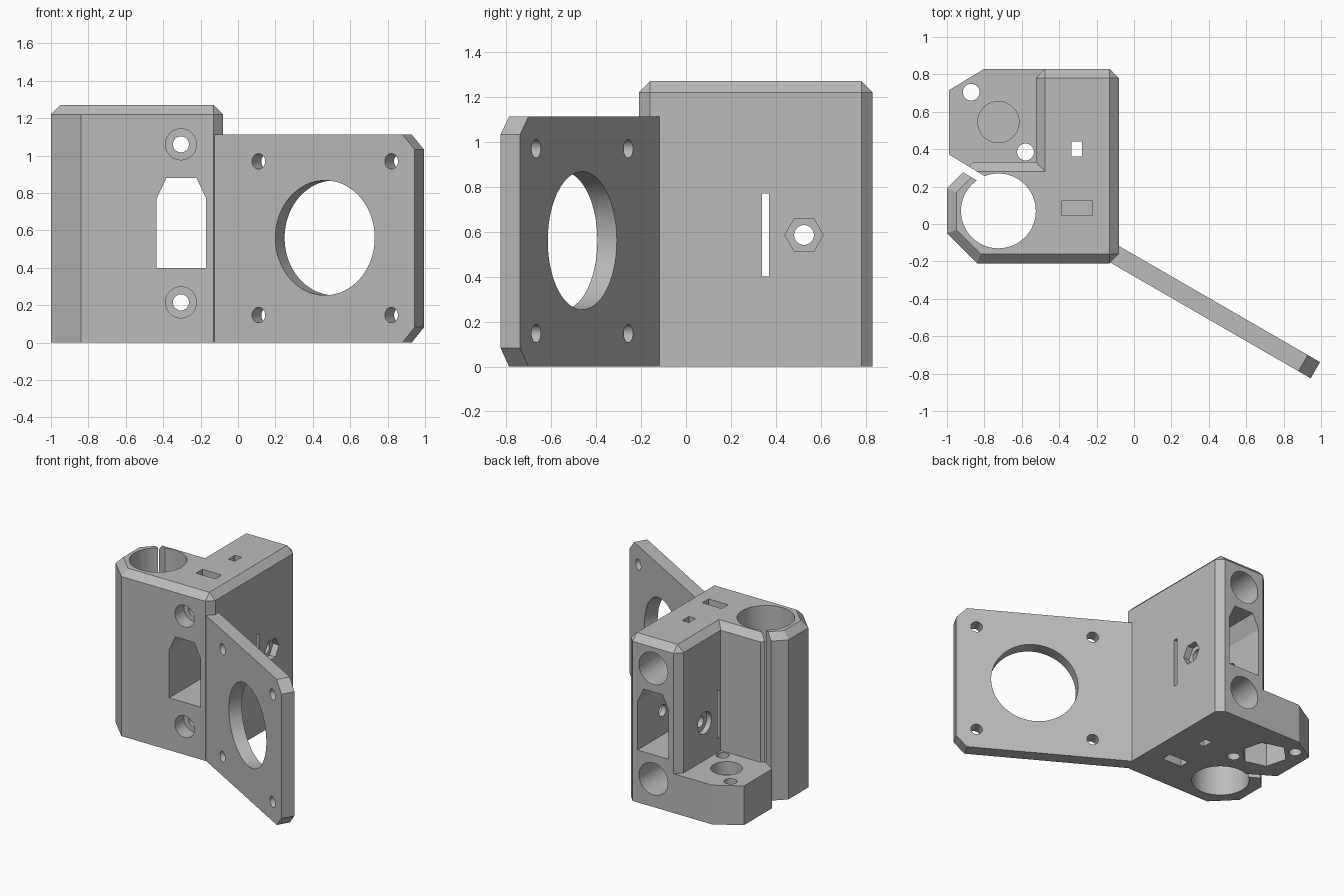
import bpy, bmesh, math
from mathutils import Matrix, Vector

old = bpy.data.objects.get("Cube")
if old:
    bpy.data.objects.remove(old, do_unlink=True)

grey = bpy.data.materials.new("plain grey")
grey.use_nodes = True
GREY = (0.5, 0.5, 0.5, 1)
grey.diffuse_color = GREY
grey.node_tree.nodes["Principled BSDF"].inputs["Base Color"].default_value = GREY


def make(name, bm):
    bmesh.ops.remove_doubles(bm, verts=bm.verts, dist=1e-4)
    bmesh.ops.recalc_face_normals(bm, faces=bm.faces)
    mesh = bpy.data.meshes.new(name)
    bm.to_mesh(mesh)
    bm.free()
    mesh.materials.append(grey)
    ob = bpy.data.objects.new(name, mesh)
    bpy.context.scene.collection.objects.link(ob)
    return ob


def loft(name, rings, matrix=Matrix()):
    """Join rings of equal length into a closed solid."""
    bm = bmesh.new()
    loops = [[bm.verts.new(matrix @ Vector(p)) for p in ring] for ring in rings]
    for a, b in zip(loops, loops[1:]):
        for i in range(len(a)):
            j = (i + 1) % len(a)
            bm.faces.new((a[i], a[j], b[j], b[i]))
    bm.faces.new(loops[0][::-1])
    bm.faces.new(loops[-1])
    return make(name, bm)


def ring(points, z):
    return [(x, y, z) for x, y in points]


def box(x0, x1, y0, y1, z0, z1, matrix=Matrix()):
    corners = [(x0, y0), (x1, y0), (x1, y1), (x0, y1)]
    return loft("box_cutter", [ring(corners, z0), ring(corners, z1)], matrix)


def rod(start, end, radius, sides=48, spin=0.0):
    """Round or polygonal cutter between two points."""
    a, b = Vector(start), Vector(end)
    turn = (b - a).to_track_quat('Z', 'Y').to_matrix().to_4x4()
    bm = bmesh.new()
    bmesh.ops.create_cone(
        bm, cap_ends=True, segments=sides, radius1=radius, radius2=radius,
        depth=(b - a).length,
        matrix=Matrix.Translation((a + b) / 2) @ turn @ Matrix.Rotation(spin, 4, 'Z'))
    return make("rod_cutter", bm)


def carve(ob, cutters):
    """Cut every helper out of the part, then remove the helpers."""
    for c in cutters:
        c.hide_render = True
        m = ob.modifiers.new("cut", 'BOOLEAN')
        m.operation, m.solver, m.object = 'DIFFERENCE', 'EXACT', c
    bpy.ops.object.select_all(action='DESELECT')
    bpy.context.view_layer.objects.active = ob
    ob.select_set(True)
    for m in list(ob.modifiers):
        bpy.ops.object.modifier_apply(modifier=m.name)
    for c in cutters:
        bpy.data.objects.remove(c, do_unlink=True)
    bpy.ops.object.shade_smooth_by_angle(angle=math.radians(25))


def clamp_cutters():
    """Vertical rod bore and the slanted clamp slit."""
    slit = Matrix.Translation((-0.80, 0.257, 0)) @ Matrix.Rotation(math.radians(-31), 4, 'Z')
    return [rod((-0.725, 0.07, -0.1), (-0.725, 0.07, 1.4), 0.2, 64),
            box(-0.4, 0.04, -0.042, 0, -0.1, 1.4, slit)]


# Tall body with chamfered top
outline = [(-0.84, -0.21), (-0.13, -0.21), (-0.08, -0.16), (-0.08, 0.78),
           (-0.13, 0.83), (-0.475, 0.83), (-0.525, 0.78), (-0.525, 0.33),
           (-0.86, 0.33), (-1, 0.19), (-1, -0.05)]
rim = [(-0.82, -0.16), (-0.13, -0.16), (-0.13, -0.16), (-0.13, 0.78),
       (-0.13, 0.78), (-0.475, 0.78), (-0.475, 0.78), (-0.475, 0.28),
       (-0.84, 0.28), (-0.95, 0.17), (-0.95, -0.03)]
body = loft("main_body", [ring(outline, 0), ring(outline, 1.22), ring(rim, 1.27)])

cutters = clamp_cutters()
# Horizontal rod sockets with screw holes and head recesses
X = -0.305
for z in (0.215, 1.06):
    cutters += [rod((X, -0.4, z), (X, 1, z), 0.043, 32),
                rod((X, -0.4, z), (X, -0.1, z), 0.083),
                rod((X, 0.2, z), (X, 1, z), 0.122)]
# Window running front to back
window = [(-0.435, 0.40), (-0.17, 0.40), (-0.17, 0.77),
          (-0.222, 0.88), (-0.383, 0.88), (-0.435, 0.77)]
cutters.append(loft("window_cutter", [[(x, y, z) for x, z in window] for y in (-0.5, 1)]))
# Nut slots and pin hole from top and bottom
cutters += [box(-0.387, -0.223, 0.045, 0.122, 0.98, 1.4),
            box(-0.387, -0.223, 0.045, 0.122, -0.1, 0.30),
            box(-0.333, -0.277, 0.36, 0.44, -0.1, 1.4)]
# Side slot, cross bolt, hexagonal nut recess and bolt head recess
Y, Z = 0.525, 0.585
cutters += [box(-0.7, 0.1, 0.338, 0.37, 0.40, 0.77),
            rod((-0.7, Y, Z), (0.1, Y, Z), 0.044, 32),
            rod((-0.13, Y, Z), (0.1, Y, Z), 0.085, 6, math.pi / 2),
            rod((-0.7, Y, Z), (-0.485, Y, Z), 0.083)]
carve(body, cutters)

# Low block holding the lead nut
foot = [(-0.99, 0.372), (-0.80, 0.257), (-0.7, 0.2), (-0.46, 0.2),
        (-0.46, 0.83), (-0.80, 0.83), (-0.99, 0.715)]
block = loft("nut_block", [ring(foot, 0), ring(foot, 0.30)])
cx, cy = -0.725, 0.545
carve(block, clamp_cutters() + [
    rod((cx, cy, 0.2), (cx, cy, 0.5), 0.11),
    rod((cx, cy, -0.1), (cx, cy, 0.18), 0.165, 6, math.radians(135)),
    rod((-0.87, 0.705, -0.1), (-0.87, 0.705, 0.5), 0.045, 32),
    rod((-0.58, 0.385, -0.1), (-0.58, 0.385, 0.5), 0.045, 32)])

# Angled motor plate, built around its hole centre
frame = (Matrix.Translation((0.465, -0.548, 0.557))
         @ Matrix.Rotation(math.radians(-30), 4, 'Z'))
side = [(-0.715, -0.557), (0.478, -0.557), (0.554, -0.475),
        (0.554, 0.475), (0.478, 0.555), (-0.715, 0.555)]
plate = loft("motor_plate", [[(u, d, w) for u, w in side] for d in (0, 0.1)], frame)


def plate_hole(u, w, r, sides):
    return rod(frame @ Vector((u, -0.1, w)), frame @ Vector((u, 0.2, w)), r, sides)


carve(plate, [plate_hole(0, 0.003, 0.307, 96)]
      + [plate_hole(u, w, 0.041, 32) for u in (-0.41, 0.41) for w in (-0.41, 0.412)])
